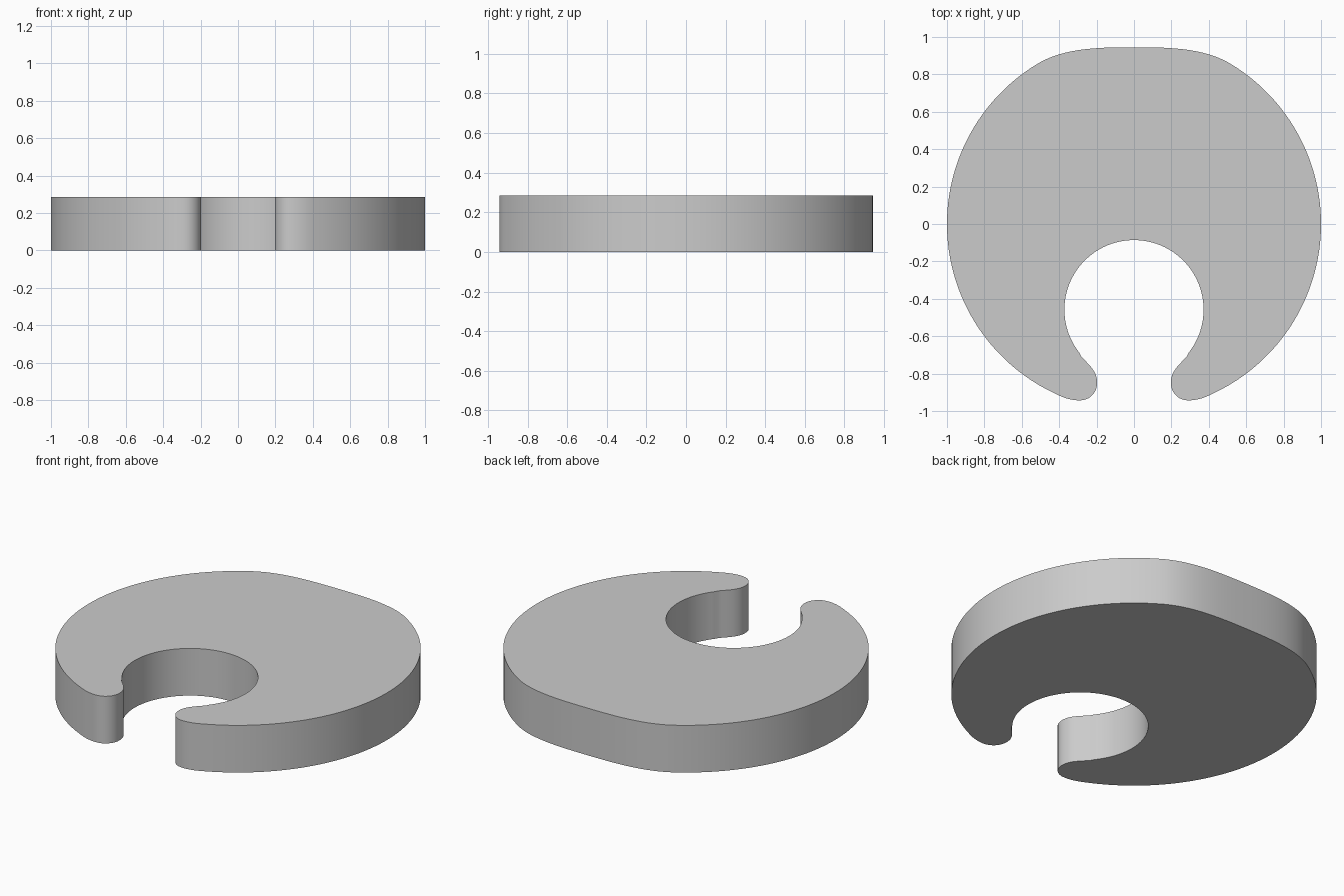
import bpy, bmesh, math
from mathutils import Vector

if "Cube" in bpy.data.objects:
    bpy.data.objects.remove(bpy.data.objects["Cube"])

HEIGHT = 0.285


def arc(cx, cy, r, a0, a1, n):
    return [(cx + r * math.cos(math.radians(a0 + (a1 - a0) * i / n)),
             cy + r * math.sin(math.radians(a0 + (a1 - a0) * i / n))) for i in range(n + 1)]


def bezier(p0, p1, p2, p3, n=10):
    p = [Vector(q) for q in (p0, p1, p2, p3)]
    out = []
    for i in range(n + 1):
        t = i / n
        s = 1 - t
        v = p[0] * s**3 + p[1] * 3 * s * s * t + p[2] * 3 * s * t * t + p[3] * t**3
        out.append((v.x, v.y))
    return out


# right half of the outline: flattened back, round rim, rounded tip, inner bay
pieces = [
    bezier((0, 0.945), (0.18, 0.945), (0.36, 0.942), (0.5, 0.866), 14),
    arc(0, 0, 1, 60, -65, 70),
    bezier((0.4226, -0.906), (0.38, -0.928), (0.34, -0.943), (0.29, -0.943)),
    bezier((0.29, -0.943), (0.235, -0.943), (0.197, -0.90), (0.197, -0.85)),
    bezier((0.197, -0.85), (0.197, -0.785), (0.24, -0.755), (0.282, -0.708)),
    arc(0, -0.458, 0.372, -41, 90, 50),
]
half = []
for piece in pieces:
    half += piece if not half else piece[1:]
half[-1] = (0.0, half[-1][1])

# mirror to a closed outline
outline = half + [(-x, y) for x, y in reversed(half[1:-1])]

# extrude into a flat plate
bm = bmesh.new()
face = bm.faces.new([bm.verts.new((x, y, 0)) for x, y in outline])
result = bmesh.ops.extrude_face_region(bm, geom=[face])
top = [g for g in result["geom"] if isinstance(g, bmesh.types.BMVert)]
bmesh.ops.translate(bm, verts=top, vec=(0, 0, HEIGHT))
bmesh.ops.recalc_face_normals(bm, faces=bm.faces)
mesh = bpy.data.meshes.new("notched_plate")
bm.to_mesh(mesh)
bm.free()
plate = bpy.data.objects.new("notched_plate", mesh)
bpy.context.collection.objects.link(plate)

# smooth walls, crisp rims
bpy.context.view_layer.objects.active = plate
plate.select_set(True)
bpy.ops.object.shade_smooth_by_angle(angle=math.radians(30))
